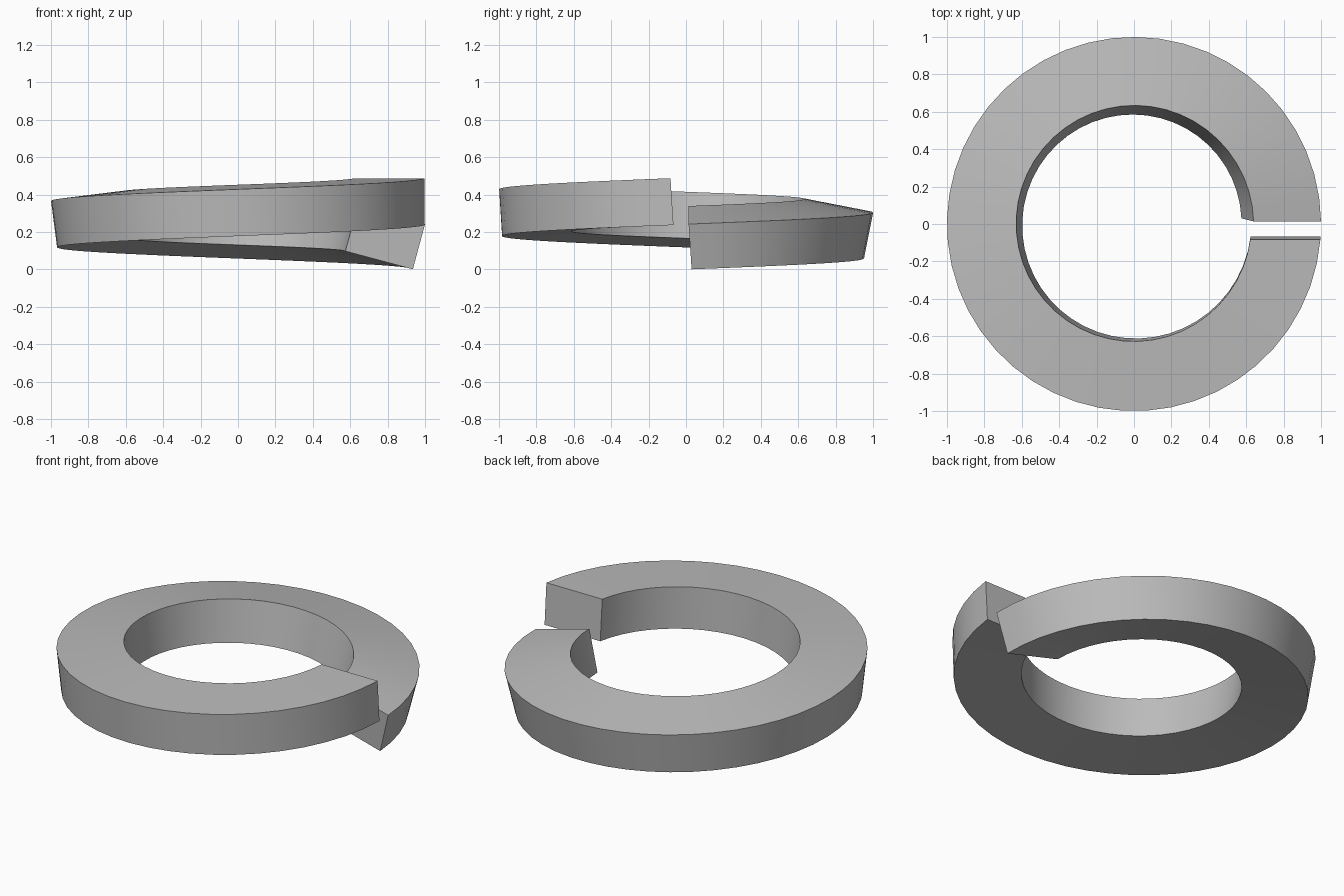
import bpy
import bmesh
from math import asin, cos, sin, pi, radians

cube = bpy.data.objects.get("Cube")
if cube:
    bpy.data.objects.remove(cube, do_unlink=True)

STEPS = 48
WIDTH, HEIGHT = 0.373, 0.25


def lerp(a, b, f):
    return a + (b - a) * f


def section(f):
    """Four corners (radius, z) of the bar; its tilt fades out along the coil."""
    t = radians(lerp(15, 0, f))
    r, z = 1.0, lerp(0.242, 0.487, f)
    across = (-WIDTH * cos(t), WIDTH * sin(t))
    down = (-HEIGHT * sin(t), -HEIGHT * cos(t))
    return [(r + a * across[0] + d * down[0], z + a * across[1] + d * down[1], d)
            for a, d in ((0, 0), (1, 0), (1, 1), (0, 1))]


def corner(r, z, d, f):
    """Place a corner on the coil, between two flat, slightly leaning end cuts."""
    start = asin(lerp(0.014, 0.03, d) / r)
    end = 2 * pi + asin(lerp(-0.083, -0.067, d) / r)
    angle = lerp(start, end, f)
    return r * cos(angle), r * sin(angle), z


# Steel material
steel = bpy.data.materials.new("grey_steel")
steel.use_nodes = True
color = (0.5, 0.5, 0.5, 1)
steel.diffuse_color = color
steel.node_tree.nodes["Principled BSDF"].inputs["Base Color"].default_value = color

# Split ring: tilted bar swept around one rising turn
bm = bmesh.new()
rings = []
for i in range(STEPS + 1):
    f = i / STEPS
    rings.append([bm.verts.new(corner(r, z, d, f)) for r, z, d in section(f)])
for a, b in zip(rings, rings[1:]):
    for k in range(4):
        n = (k + 1) % 4
        bm.faces.new((a[k], a[n], b[n], b[k]))
# End faces
bm.faces.new(rings[0])
bm.faces.new(rings[-1])
bmesh.ops.recalc_face_normals(bm, faces=bm.faces)

mesh = bpy.data.meshes.new("split_ring")
bm.to_mesh(mesh)
bm.free()
mesh.materials.append(steel)
ring = bpy.data.objects.new("split_ring", mesh)
bpy.context.collection.objects.link(ring)

# Smooth sides with crisp edges
bpy.ops.object.select_all(action='DESELECT')
ring.select_set(True)
bpy.context.view_layer.objects.active = ring
bpy.ops.object.shade_smooth_by_angle(angle=radians(30))
